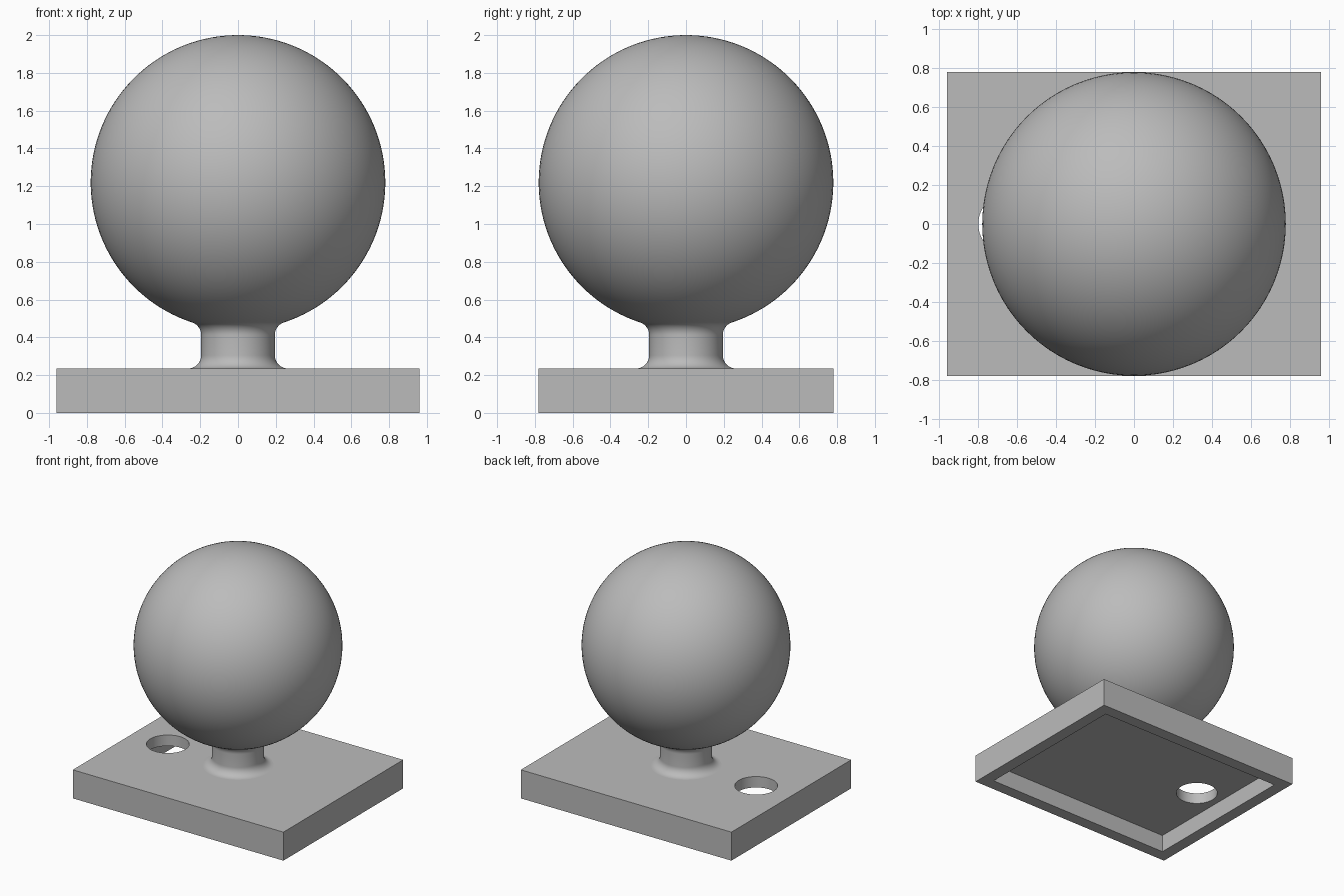
import bpy, bmesh
from math import sin, cos, pi, radians, sqrt, asin
from mathutils import Matrix

cube = bpy.data.objects.get("Cube")
if cube:
    bpy.data.objects.remove(cube, do_unlink=True)

# Single grey material
GREY = (0.5, 0.5, 0.5, 1)
grey = bpy.data.materials.new("plain grey")
grey.use_nodes = True
grey.diffuse_color = GREY
grey.node_tree.nodes["Principled BSDF"].inputs["Base Color"].default_value = GREY

# Main dimensions
LENGTH, WIDTH, HEIGHT = 1.92, 1.56, 0.235
WALL, POCKET = 0.10, 0.145
HOLE_X, HOLE_R = -0.64, 0.16
BALL_R, NECK_R, FILLET = 0.78, 0.195, 0.07
BALL_Z = 2 - BALL_R


def make_object(name, bm):
    bmesh.ops.recalc_face_normals(bm, faces=bm.faces)
    mesh = bpy.data.meshes.new(name)
    bm.to_mesh(mesh)
    bm.free()
    obj = bpy.data.objects.new(name, mesh)
    bpy.context.collection.objects.link(obj)
    mesh.materials.append(grey)
    return obj


def box(name, x, y, z0, z1):
    bm = bmesh.new()
    place = Matrix.Translation((0, 0, (z0 + z1) / 2)) @ Matrix.Diagonal((x, y, z1 - z0, 1))
    bmesh.ops.create_cube(bm, size=1, matrix=place)
    return make_object(name, bm)


def smooth(obj):
    bpy.ops.object.select_all(action='DESELECT')
    obj.select_set(True)
    bpy.context.view_layer.objects.active = obj
    bpy.ops.object.shade_smooth_by_angle(angle=radians(30))


def cut(obj, cutter):
    mod = obj.modifiers.new("cut", 'BOOLEAN')
    mod.operation, mod.solver, mod.object = 'DIFFERENCE', 'EXACT', cutter
    bpy.context.view_layer.objects.active = obj
    bpy.ops.object.modifier_apply(modifier=mod.name)
    bpy.data.objects.remove(cutter, do_unlink=True)


def arc(r, z, radius, start, end, steps):
    angles = [start + (end - start) * i / steps for i in range(steps + 1)]
    return [(r + radius * cos(a), z + radius * sin(a)) for a in angles]


# Base plate, hollow underneath, with a round through hole
base = box("base_plate", LENGTH, WIDTH, 0, HEIGHT)
cut(base, box("pocket_cutter", LENGTH - 2 * WALL, WIDTH - 2 * WALL, -0.1, POCKET))
bm = bmesh.new()
bmesh.ops.create_cone(bm, cap_ends=True, segments=64, radius1=HOLE_R, radius2=HOLE_R,
                      depth=1, matrix=Matrix.Translation((HOLE_X, 0, HEIGHT)))
cut(base, make_object("hole_cutter", bm))
smooth(base)

# Ball and filleted neck, turned from one profile
fillet_r = NECK_R + FILLET
tilt = asin(fillet_r / (BALL_R + FILLET))
upper_z = BALL_Z - sqrt((BALL_R + FILLET) ** 2 - fillet_r ** 2)
profile = [(0, HEIGHT - 0.04), (fillet_r, HEIGHT - 0.04)]
profile += arc(fillet_r, HEIGHT + FILLET, FILLET, 1.5 * pi, pi, 10)
profile += arc(fillet_r, upper_z, FILLET, pi, pi / 2 + tilt, 10)
profile += arc(0, BALL_Z, BALL_R, tilt - pi / 2, pi / 2, 60)[1:-1] + [(0, 2)]

bm = bmesh.new()
verts = [bm.verts.new((r, 0, z)) for r, z in profile]
edges = [bm.edges.new(pair) for pair in zip(verts, verts[1:])]
bmesh.ops.spin(bm, geom=verts + edges, cent=(0, 0, 0), axis=(0, 0, 1),
               angle=2 * pi, steps=96, use_duplicate=False)
bmesh.ops.remove_doubles(bm, verts=bm.verts, dist=0.0001)
smooth(make_object("ball_and_neck", bm))
